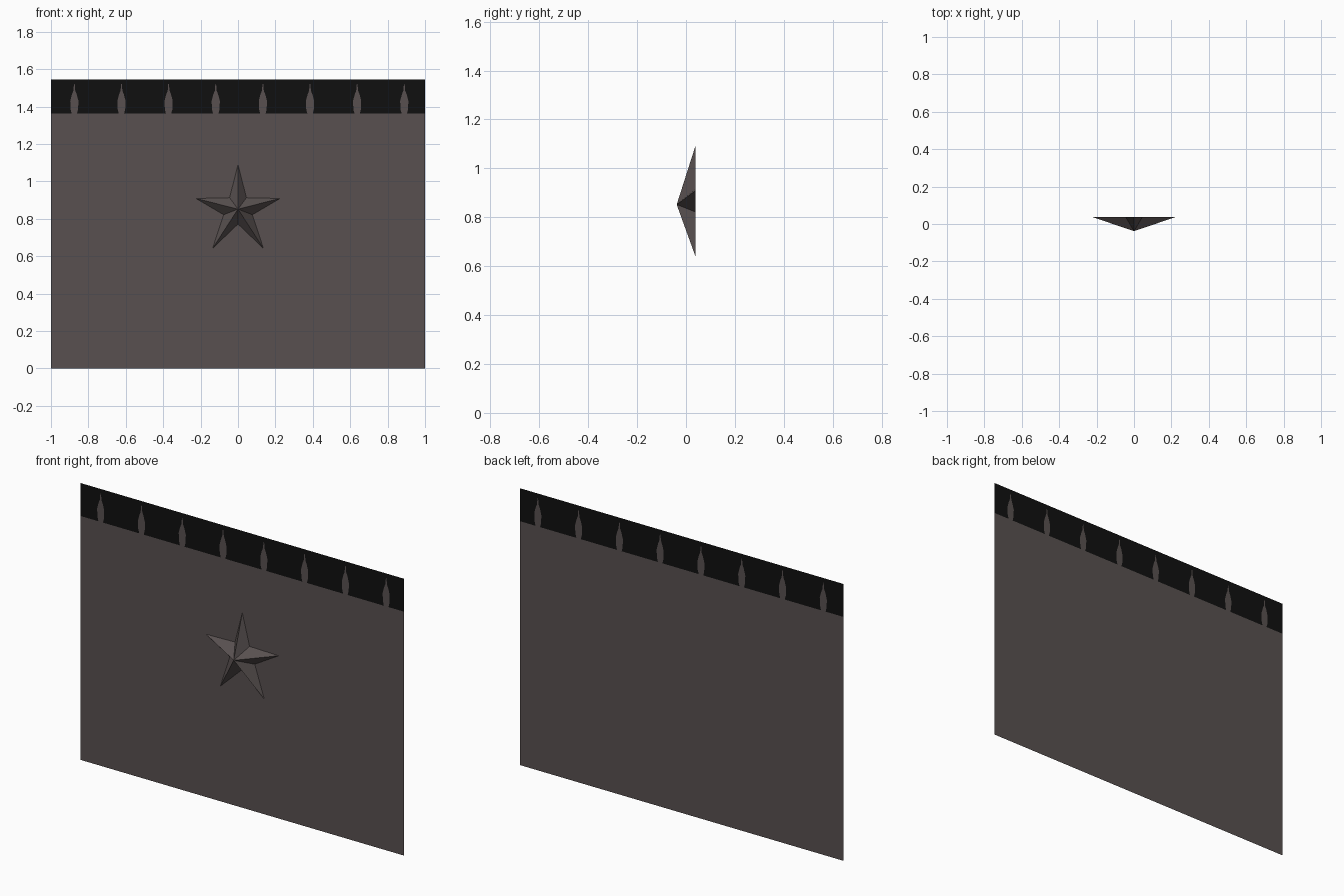
import bpy, bmesh

if "Cube" in bpy.data.objects:
    bpy.data.objects.remove(bpy.data.objects["Cube"])

WALL_Y = 0.038
APEX_Y = -0.038
BAND_Z, TOP_Z = 1.362, 1.546


def material(name, rgb):
    m = bpy.data.materials.new(name)
    m.diffuse_color = (*rgb, 1)
    m.use_nodes = True
    m.node_tree.nodes["Principled BSDF"].inputs["Base Color"].default_value = m.diffuse_color
    return m


stone = material("warm dark grey", (0.098, 0.081, 0.080))
black = material("black", (0.005, 0.005, 0.005))


def finish(bm, name, mats):
    me = bpy.data.meshes.new(name)
    bmesh.ops.remove_doubles(bm, verts=bm.verts, dist=1e-5)
    bm.to_mesh(me)
    bm.free()
    for m in mats:
        me.materials.append(m)
    ob = bpy.data.objects.new(name, me)
    bpy.context.collection.objects.link(ob)
    return ob


def quad(bm, lower, upper, mat=0):
    # lower / upper = (x_left, x_right, z); faces the front (-y)
    (a, b, z0), (c, d, z1) = lower, upper
    pts = [(a, z0), (b, z0), (d, z1), (c, z1)]
    f = bm.faces.new([bm.verts.new((x, WALL_Y, z)) for x, z in pts])
    f.material_index = mat


# Wall panel
bm = bmesh.new()
quad(bm, (-1, 1, 0), (-1, 1, BAND_Z))
finish(bm, "wall_panel", [stone])

# Black top band with eight flame-shaped grey openings (flush with the wall)
profile = [(BAND_Z, 0.014), (1.385, 0.020), (1.43, 0.022),
           (1.465, 0.013), (1.485, 0.005), (1.52, 0.002), (TOP_Z, 0.001)]
centres = [-0.875 + 0.252 * i for i in range(8)]
bm = bmesh.new()
for (z0, w0), (z1, w1) in zip(profile, profile[1:]):
    left0 = left1 = -1
    for c in centres:
        quad(bm, (left0, c - w0, z0), (left1, c - w1, z1), 0)
        if z1 < 1.53:
            quad(bm, (c - w0, c + w0, z0), (c - w1, c + w1, z1), 1)
        else:
            quad(bm, (c - w0, c + w0, z0), (c - w1, c + w1, z1), 0)
        left0, left1 = c + w0, c + w1
    quad(bm, (left0, 1, z0), (left1, 1, z1), 0)
finish(bm, "top_band", [black, stone])

# Faceted five-point star: right half outline mirrored, fanned to the apex
half = [(0, 1.09), (0.045, 0.913), (0.225, 0.909), (0.077, 0.822),
        (0.136, 0.642), (0, 0.772)]
outline = half + [(-x, z) for x, z in half[-2:0:-1]]
bm = bmesh.new()
rim = [bm.verts.new((x, WALL_Y, z)) for x, z in outline]
apex = bm.verts.new((0, APEX_Y, 0.852))
for i, v in enumerate(rim):
    bm.faces.new((apex, rim[(i + 1) % len(rim)], v))
bmesh.ops.recalc_face_normals(bm, faces=bm.faces)
if sum(f.normal.y for f in bm.faces) > 0:
    bmesh.ops.reverse_faces(bm, faces=bm.faces)
finish(bm, "wall_star", [stone])
